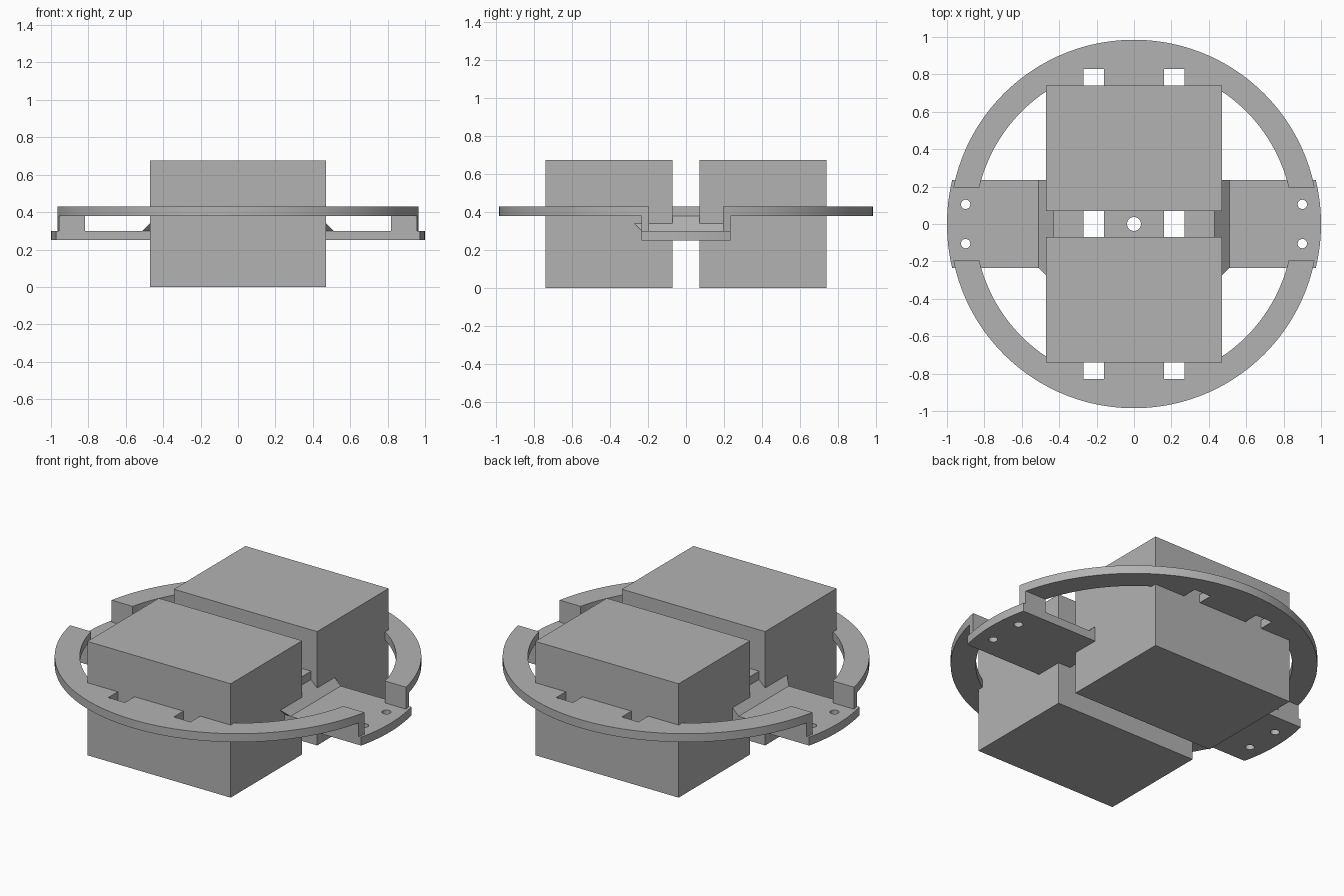
import bpy, bmesh, math

if "Cube" in bpy.data.objects:
    bpy.data.objects.remove(bpy.data.objects["Cube"])

grey = bpy.data.materials.new("mid_grey")
grey.diffuse_color = (0.45, 0.45, 0.45, 1)
grey.use_nodes = True
grey.node_tree.nodes["Principled BSDF"].inputs["Base Color"].default_value = grey.diffuse_color

Z_LOW, Z_STEP, Z_UNDER, Z_TOP = 0.25, 0.30, 0.38, 0.43   # tab and ring heights
R_RING, R_IN, R_TAB = 0.985, 0.85, 1.0
GAP, TAB = 0.195, 0.235                                   # half widths of ring gap and tab


def make_object(name, bm):
    bmesh.ops.recalc_face_normals(bm, faces=bm.faces)
    mesh = bpy.data.meshes.new(name)
    bm.to_mesh(mesh)
    bm.free()
    mesh.materials.append(grey)
    ob = bpy.data.objects.new(name, mesh)
    bpy.context.collection.objects.link(ob)
    return ob


def prism(name, outline, z0, z1):
    bm = bmesh.new()
    face = bm.faces.new([bm.verts.new((x, y, z0)) for x, y in outline])
    out = bmesh.ops.extrude_face_region(bm, geom=[face])
    for v in out["geom"]:
        if isinstance(v, bmesh.types.BMVert):
            v.co.z = z1
    return make_object(name, bm)


def box(name, x0, x1, y0, y1, z0, z1):
    return prism(name, [(x0, y0), (x1, y0), (x1, y1), (x0, y1)], z0, z1)


def arc(r, a0, a1, n, cx=0, cy=0):
    return [(cx + r * math.cos(a0 + (a1 - a0) * i / n),
             cy + r * math.sin(a0 + (a1 - a0) * i / n)) for i in range(n + 1)]


def disc(name, r, z0, z1, n, cx=0, cy=0):
    return prism(name, arc(r, 0, math.tau, n, cx, cy)[:-1], z0, z1)


def cut(ob, cutters):
    for c in cutters:
        c.hide_render = True
        mod = ob.modifiers.new("cut", 'BOOLEAN')
        mod.operation, mod.solver, mod.object = 'DIFFERENCE', 'EXACT', c
        bpy.context.view_layer.objects.active = ob
        bpy.ops.object.modifier_apply(modifier=mod.name)
        bpy.data.objects.remove(c)


def smooth(ob):
    bpy.ops.object.select_all(action='DESELECT')
    ob.select_set(True)
    bpy.context.view_layer.objects.active = ob
    bpy.ops.object.shade_smooth_by_angle(angle=math.radians(30))


# Ring frame with a central bridge: side windows, open ends, slots and a centre hole
frame = disc("ring_frame", R_RING, Z_UNDER, Z_TOP, 160)
cutters = [disc("centre_hole", 0.037, 0, 1, 32)]
for s in (-1, 1):
    a = math.acos(0.43 / R_IN)
    b = math.asin(GAP / R_IN)
    window = (arc(R_IN, -a, -b, 32) + [(1.2, -GAP), (1.2, GAP)] + arc(R_IN, b, a, 32))
    cutters.append(prism("window", [(s * x, y) for x, y in window], 0, 1))
    cutters.append(box("slot", s * 0.16, s * 0.27, -0.83, 0.83, 0, 1))
cut(frame, cutters)
smooth(frame)

# Two large blocks, front and back
for name, s in (("front_block", -1), ("back_block", 1)):
    box(name, -0.47, 0.47, s * 0.07, s * 0.74, 0, 0.675)

for side, s in (("left", -1), ("right", 1)):
    # Lowered tab with rounded outer end and two screw holes
    a = math.asin(TAB / R_TAB)
    outline = [(0.39, -TAB)] + arc(R_TAB, -a, a, 16) + [(0.39, TAB)]
    tab = prism(side + "_tab", [(s * x, y) for x, y in outline], Z_LOW, Z_STEP)
    cut(tab, [disc("screw_hole", 0.025, 0, 1, 24, s * 0.9, y) for y in (-0.105, 0.105)])
    smooth(tab)

    # Sloped ramp joining tab and bridge, flared towards the front
    bm = bmesh.new()
    for x, y, z in ((0.51, -TAB, Z_STEP), (0.51, TAB, Z_STEP), (0.39, -TAB, Z_STEP),
                    (0.39, TAB, Z_STEP), (0.43, TAB, Z_UNDER), (0.39, TAB, Z_UNDER),
                    (0.43, -TAB - 0.08, Z_UNDER), (0.39, -TAB - 0.08, Z_UNDER)):
        bm.verts.new((s * x, y, z))
    bmesh.ops.convex_hull(bm, input=bm.verts)
    bmesh.ops.dissolve_limit(bm, angle_limit=0.01, verts=bm.verts, edges=bm.edges)
    make_object(side + "_ramp", bm)

    # Short legs carrying the ring ends on the tab
    for end, t in (("front", -1), ("back", 1)):
        pts = [(s * math.sqrt(r * r - y * y), t * y)
               for r, y in ((R_IN, GAP), (R_RING, GAP), (R_RING, TAB), (R_IN, TAB))]
        prism(f"{side}_{end}_leg", pts, Z_STEP, Z_UNDER)
